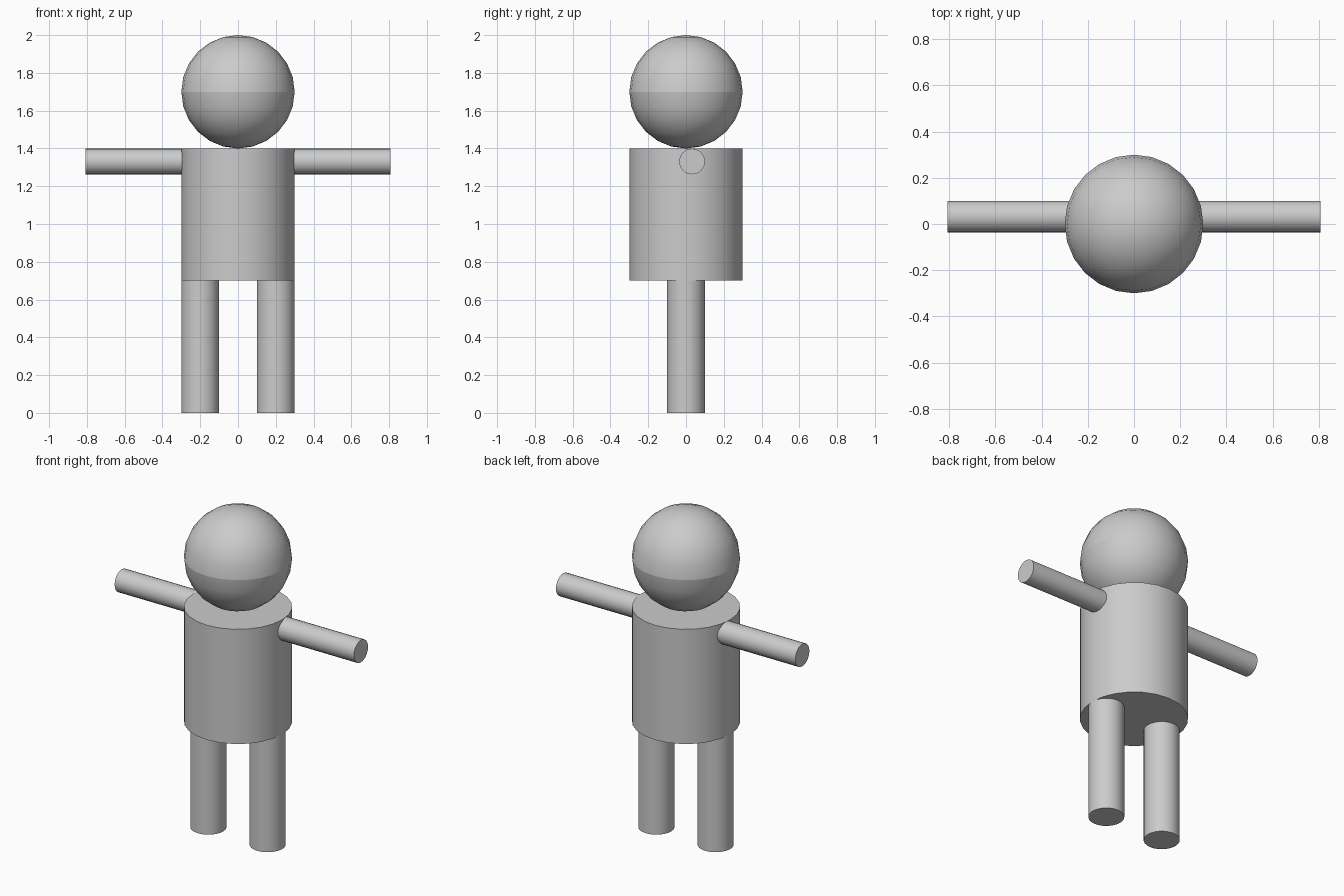
import bpy
import math

if "Cube" in bpy.data.objects:
    bpy.data.objects.remove(bpy.data.objects["Cube"])


def cylinder(name, radius, length, location, rotation=(0, 0, 0)):
    bpy.ops.mesh.primitive_cylinder_add(vertices=24, radius=radius, depth=length,
                                        location=location, rotation=rotation)
    obj = bpy.context.object
    obj.name = name
    bpy.ops.object.shade_smooth_by_angle(angle=math.radians(30))
    return obj


# Torso
cylinder("torso", 0.30, 0.70, (0, 0, 1.05))

# Paired limbs; the arms run a little way into the torso
ARM_IN, ARM_OUT = 0.22, 0.808
for side, s in (("left", -1), ("right", 1)):
    cylinder(f"{side}_leg", 0.10, 0.70, (s * 0.20, 0, 0.35))
    cylinder(f"{side}_arm", 0.068, ARM_OUT - ARM_IN,
             (s * (ARM_IN + ARM_OUT) / 2, 0.032, 1.331), (0, math.pi / 2, 0))

# Head: two smooth halves meeting at a hard equator
bpy.ops.mesh.primitive_uv_sphere_add(segments=24, ring_count=12, radius=0.30,
                                     location=(0, 0, 1.70))
head = bpy.context.object
head.name = "head"
bpy.ops.object.shade_smooth_by_angle(angle=math.radians(30))
mesh = head.data
for edge in mesh.edges:
    if all(abs(mesh.vertices[i].co.z) < 1e-4 for i in edge.vertices):
        edge.use_edge_sharp = True
